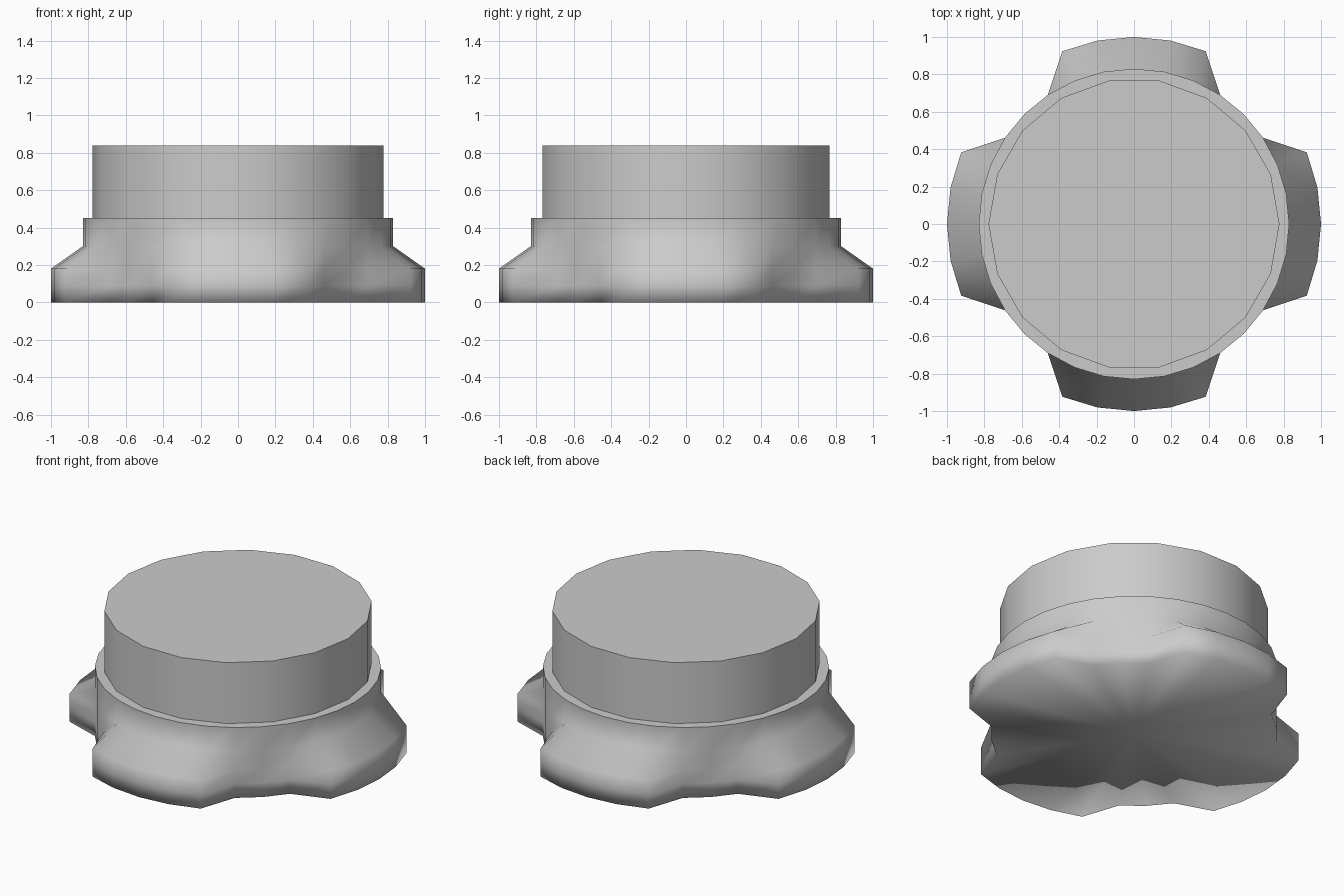
import bpy, bmesh
from math import cos, sin, tau

if "Cube" in bpy.data.objects:
    bpy.data.objects.remove(bpy.data.objects["Cube"])

SIDES = 32


def make_object(name, bm):
    bmesh.ops.recalc_face_normals(bm, faces=bm.faces)
    mesh = bpy.data.meshes.new(name)
    bm.to_mesh(mesh)
    bm.free()
    obj = bpy.data.objects.new(name, mesh)
    bpy.context.collection.objects.link(obj)
    return obj


def ring(bm, sides, z, radius_at):
    return [bm.verts.new((radius_at(i) * cos(tau * i / sides),
                          radius_at(i) * sin(tau * i / sides), z))
            for i in range(sides)]


def bridge(bm, lower, upper):
    n = len(lower)
    for i in range(n):
        j = (i + 1) % n
        bm.faces.new((lower[i], lower[j], upper[j], upper[i])).smooth = True


# Lobed base: five columns around each axis flare out, the rest stay round
def flare(radius):
    return lambda i: radius if (i + 2) % 8 <= 4 else 0.83


bm = bmesh.new()
profile = [(0.0, 1.0), (0.09, 1.0), (0.18, 1.0), (0.30, 0.83), (0.45, 0.83)]
rings = [ring(bm, SIDES, z, flare(r)) for z, r in profile]
for lower, upper in zip(rings, rings[1:]):
    bridge(bm, lower, upper)

# Underside fan and flat ledge on top
centre = bm.verts.new((0, 0, 0))
for i in range(SIDES):
    bm.faces.new((centre, rings[0][(i + 1) % SIDES], rings[0][i])).smooth = True
bm.faces.new(rings[-1])
for v, w in zip(rings[-1], rings[-1][1:] + rings[-1][:1]):
    bm.edges.get((v, w)).smooth = False
make_object("lobed_base", bm)

# Upper drum with crisp top rim
bm = bmesh.new()
low = ring(bm, 18, 0.45, lambda i: 0.778)
high = ring(bm, 18, 0.84, lambda i: 0.778)
bridge(bm, low, high)
bm.faces.new(high)
bm.faces.new(low)
for loop in (low, high):
    for v, w in zip(loop, loop[1:] + loop[:1]):
        bm.edges.get((v, w)).smooth = False
make_object("upper_drum", bm)
